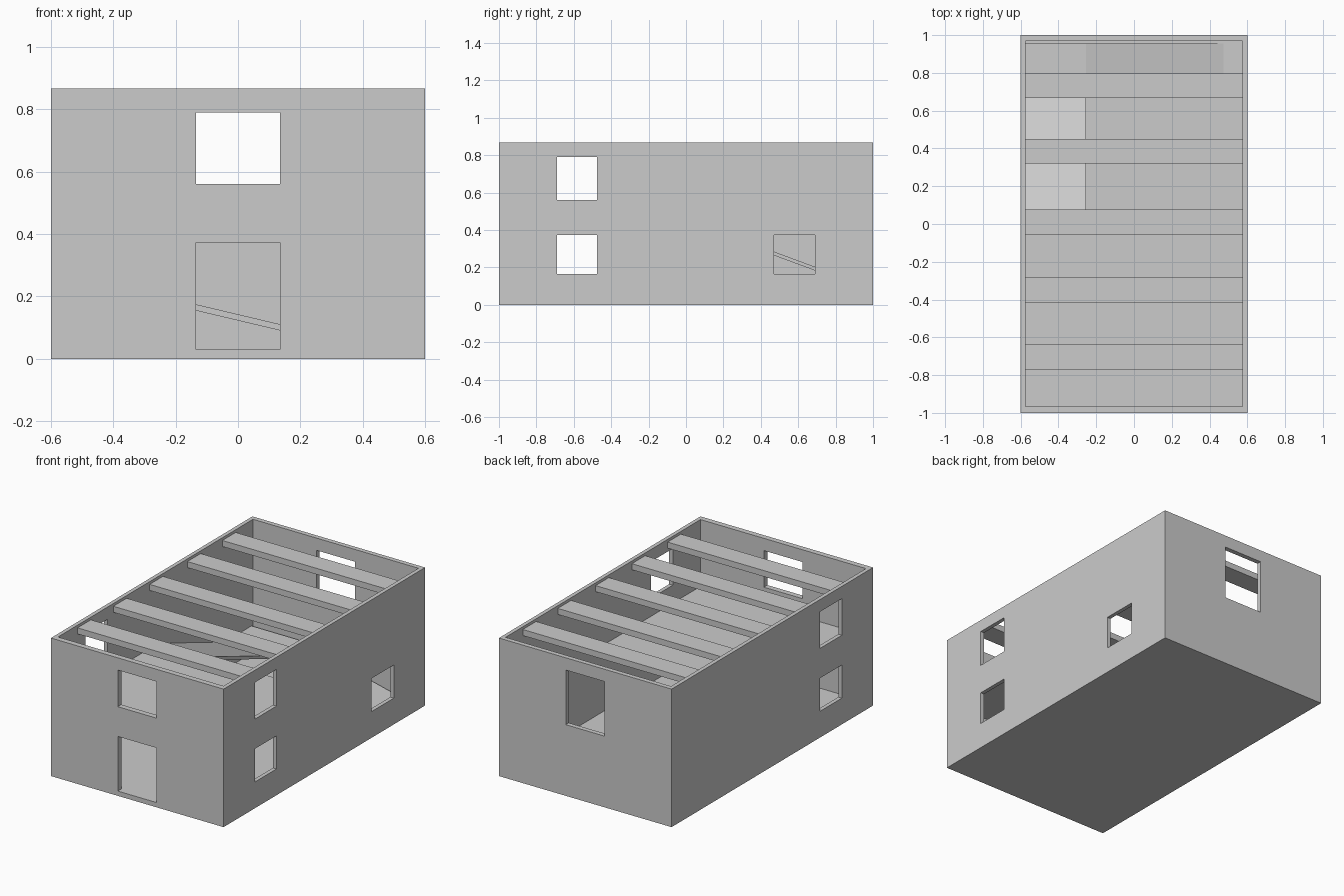
import bpy, bmesh

if "Cube" in bpy.data.objects:
    bpy.data.objects.remove(bpy.data.objects["Cube"])

def box(name, x0, x1, y0, y1, z0, z1):
    bpy.ops.mesh.primitive_cube_add(size=1, location=((x0+x1)/2, (y0+y1)/2, (z0+z1)/2))
    ob = bpy.context.object
    ob.name = name
    ob.scale = (x1-x0, y1-y0, z1-z0)
    bpy.ops.object.transform_apply(location=True, rotation=False, scale=True)
    return ob

def prism(name, profile, direction):
    """Closed profile extruded along a vector."""
    bm = bmesh.new()
    face = bm.faces.new([bm.verts.new(p) for p in profile])
    new = bmesh.ops.extrude_face_region(bm, geom=[face])["geom"]
    bmesh.ops.translate(bm, vec=direction, verts=[g for g in new if isinstance(g, bmesh.types.BMVert)])
    bmesh.ops.recalc_face_normals(bm, faces=bm.faces)
    me = bpy.data.meshes.new(name)
    bm.to_mesh(me)
    bm.free()
    ob = bpy.data.objects.new(name, me)
    bpy.context.collection.objects.link(ob)
    return ob

def cut(target, *bounds):
    cutter = box("cutter", *bounds)
    mod = target.modifiers.new("cut", 'BOOLEAN')
    mod.operation, mod.solver, mod.object = 'DIFFERENCE', 'EXACT', cutter
    bpy.context.view_layer.objects.active = target
    bpy.ops.object.modifier_apply(modifier=mod.name)
    bpy.data.objects.remove(cutter, do_unlink=True)

GROUND, UPPER = 0.03, 0.447   # floor levels
LOW, HIGH = (0.165, 0.373), (0.56, 0.79)   # window heights

# walls with ground slab
walls = box("walls", -0.6, 0.6, -1, 1, 0, 0.867)
cut(walls, -0.575, 0.575, -0.965, 0.97, GROUND, 1)

# front door, front upper window, back upper door
cut(walls, -0.135, 0.135, -1.1, -0.9, GROUND, 0.373)
cut(walls, -0.135, 0.135, -1.1, -0.9, *HIGH)
cut(walls, -0.135, 0.135, 0.9, 1.1, UPPER, 0.79)

# side windows, both storeys, through both walls
for z in (LOW, HIGH):
    cut(walls, -0.7, 0.7, -0.69, -0.475, *z)
# single rear window on the right wall
cut(walls, 0.5, 0.7, 0.47, 0.69, *LOW)

# upper floor over the front half
box("upper_floor", -0.575, 0.575, -0.965, 0.03, UPPER-0.03, UPPER)

# L-shaped ramp: rear flight, landing, left flight
T, LAND = 0.02, 0.203
prism("rear_ramp", [(0.475, 0.69, GROUND), (-0.255, 0.69, LAND),
                    (-0.255, 0.69, LAND-T), (0.475, 0.69, GROUND-T)], (0, 0.265, 0))
box("landing", -0.575, -0.255, 0.69, 0.955, LAND-T, LAND)
prism("left_ramp", [(-0.575, 0.69, LAND), (-0.575, 0.03, UPPER),
                    (-0.575, 0.03, UPPER-T), (-0.575, 0.69, LAND-T)], (0.32, 0, 0))

# roof beams
for i, y in enumerate((-0.705, -0.35, 0.01, 0.385, 0.732)):
    box(f"roof_beam_{i+1}", -0.575, 0.575, y-0.066, y+0.066, 0.812, 0.85)
